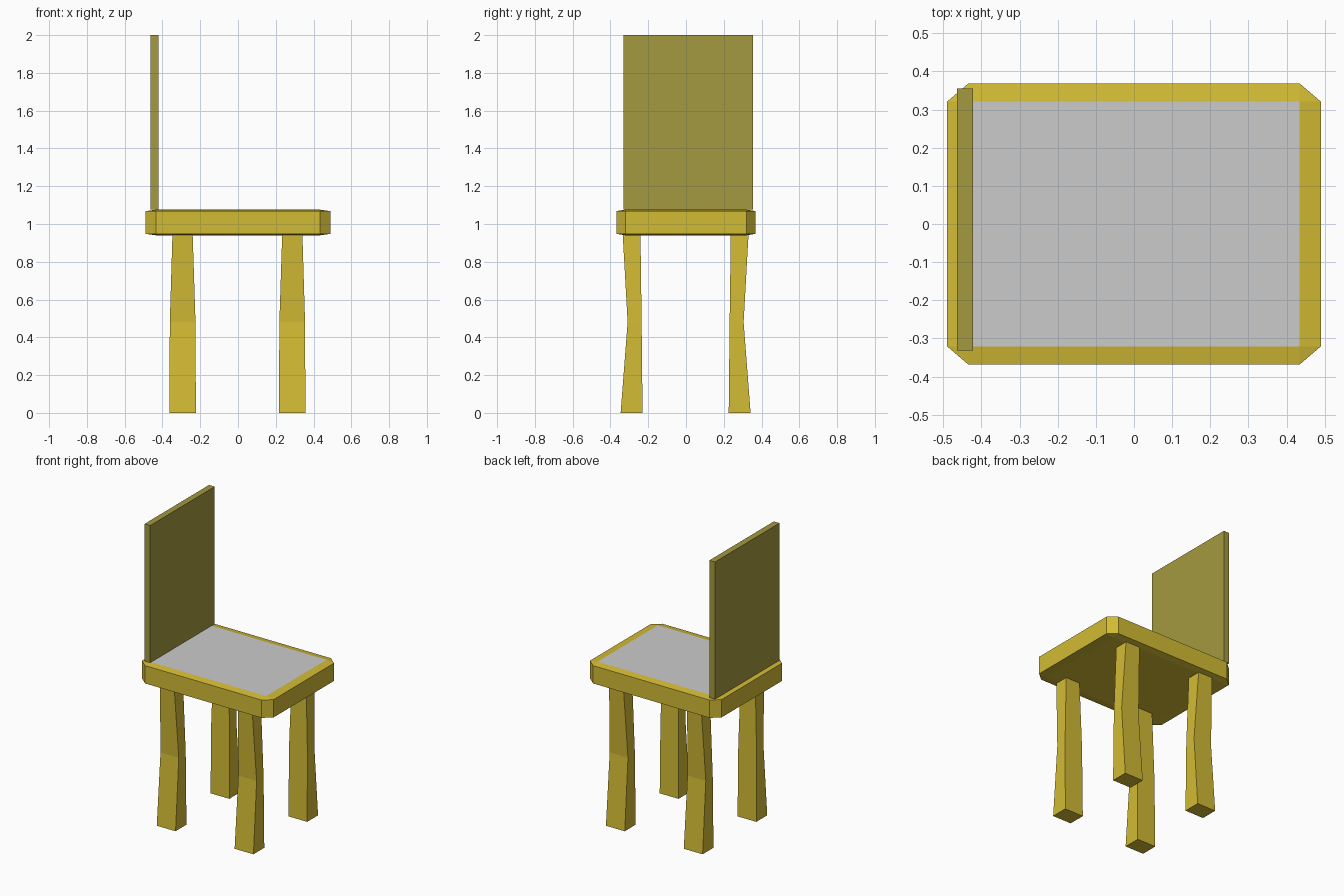
import bpy, bmesh
from mathutils import Vector
from math import copysign

if "Cube" in bpy.data.objects:
    bpy.data.objects.remove(bpy.data.objects["Cube"])


def material(name, rgb):
    mat = bpy.data.materials.new(name)
    mat.diffuse_color = (*rgb, 1)
    mat.use_nodes = True
    mat.node_tree.nodes["Principled BSDF"].inputs["Base Color"].default_value = mat.diffuse_color
    return mat


def add_object(name, bm, *mats):
    bmesh.ops.recalc_face_normals(bm, faces=bm.faces)
    me = bpy.data.meshes.new(name)
    bm.to_mesh(me)
    bm.free()
    for m in mats:
        me.materials.append(m)
    ob = bpy.data.objects.new(name, me)
    bpy.context.collection.objects.link(ob)
    return ob


yellow = material("yellow wood", (0.65, 0.5, 0.035))
olive = material("olive wood", (0.37, 0.32, 0.05))

# Seat: chamfered slab with a grey (unpainted) top face
outer = Vector((0.49, 0.369, 0.068))
inner = Vector((0.434, 0.321, 0.06))
bm = bmesh.new()
bmesh.ops.create_cube(bm, size=2)
bmesh.ops.bevel(bm, geom=bm.edges[:], offset=0.12, segments=1, affect='EDGES')
for v in bm.verts:
    v.co = Vector([copysign(outer[i] if abs(c) > 0.99 else inner[i], c)
                   for i, c in enumerate(v.co)]) + Vector((0, 0, 1.008))
bm.normal_update()
for f in bm.faces:
    is_top = all(v.co.z > 1.075 for v in f.verts)
    f.material_index = 0 if is_top else 1
add_object("seat", bm, None, yellow)

# Backrest: thin tall board
low, high = Vector((-0.464, -0.332, 1.076)), Vector((-0.422, 0.355, 2.0))
bm = bmesh.new()
bmesh.ops.create_cube(bm, size=1)
for v in bm.verts:
    v.co = (low + high) / 2 + v.co * (high - low)
add_object("backrest", bm, olive)

# Legs: rectangular sections (z, x inner, x outer, y inner, y outer), mirrored
sections = [(0.0, 0.22, 0.36, 0.228, 0.344),
            (0.48, 0.222, 0.358, 0.233, 0.307),
            (0.945, 0.237, 0.344, 0.239, 0.333)]


def add_leg(name, sx, sy):
    bm = bmesh.new()
    rings = []
    for z, x0, x1, y0, y1 in sections:
        corners = [(x0, y0), (x1, y0), (x1, y1), (x0, y1)]
        rings.append([bm.verts.new((sx * x - 0.003, sy * y - 0.002, z))
                      for x, y in corners])
    for a, b in zip(rings, rings[1:]):
        for i in range(4):
            j = (i + 1) % 4
            bm.faces.new((a[i], a[j], b[j], b[i]))
    bm.faces.new(rings[0])
    bm.faces.new(rings[-1])
    add_object(name, bm, yellow)


for sx, xname in ((-1, "left"), (1, "right")):
    for sy, yname in ((-1, "front"), (1, "back")):
        add_leg(f"{yname}_{xname}_leg", sx, sy)
